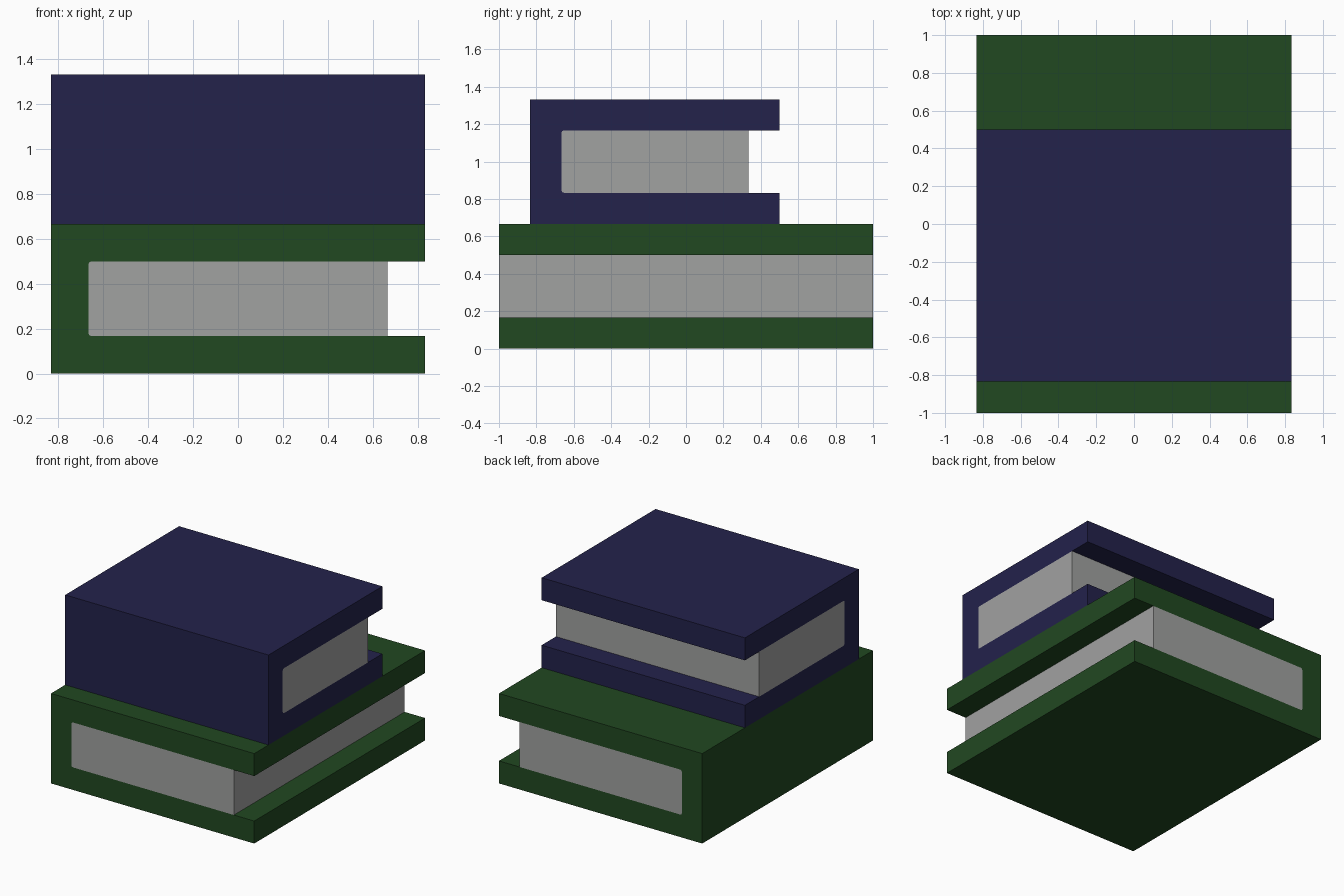
import bpy, bmesh, math
from mathutils import Matrix

if "Cube" in bpy.data.objects:
    bpy.data.objects.remove(bpy.data.objects["Cube"])


def material(name, rgb):
    m = bpy.data.materials.new(name)
    m.diffuse_color = (*rgb, 1)
    m.use_nodes = True
    m.node_tree.nodes["Principled BSDF"].inputs["Base Color"].default_value = m.diffuse_color
    return m


green = material("green cover", (0.0152, 0.0648, 0.0152))
navy = material("navy cover", (0.0168, 0.0160, 0.0704))
paper = material("grey paper", (0.356, 0.360, 0.356))


def extrude_profile(name, pts, length, mat, matrix):
    """Extrude an x-z profile along y, centred, then place it."""
    bm = bmesh.new()
    face = bm.faces.new([bm.verts.new((x, -length / 2, z)) for x, z in pts])
    ext = bmesh.ops.extrude_face_region(bm, geom=[face])
    verts = [v for v in ext["geom"] if isinstance(v, bmesh.types.BMVert)]
    bmesh.ops.translate(bm, verts=verts, vec=(0, length, 0))
    bmesh.ops.recalc_face_normals(bm, faces=bm.faces)
    bm.transform(matrix)
    mesh = bpy.data.meshes.new(name)
    bm.to_mesh(mesh)
    bm.free()
    mesh.materials.append(mat)
    ob = bpy.data.objects.new(name, mesh)
    bpy.context.collection.objects.link(ob)


T = 1 / 6   # cover thickness
H = 4 / 6   # book height
R = 0.014   # small rounding where the pages meet the spine


def book(name, width, length, mat, matrix):
    """Book lying flat, spine on -x, pages open to +x."""
    w = width / 2
    s = w - T
    # rounded inner corners, bottom to top
    arc = [(-s + R - R * math.cos(a), T + R - R * math.sin(a))
           for a in (math.pi / 2, math.pi / 4, 0)]
    inner = arc + [(x, H - z) for x, z in reversed(arc)]
    cover = [(w, T), (w, 0), (-w, 0), (-w, H), (w, H), (w, H - T)] + inner[::-1]
    extrude_profile(name + "_cover", cover, length, mat, matrix)
    extrude_profile(name + "_pages", inner + [(s, H - T), (s, T)], length, paper, matrix)


# bottom book, opening to the right
book("bottom_book", 10 / 6, 2, green, Matrix.Identity(4))
# top book, turned so that it opens to the back
book("top_book", 8 / 6, 10 / 6, navy,
     Matrix.Translation((0, -1 / 6, H)) @ Matrix.Rotation(math.pi / 2, 4, 'Z'))
